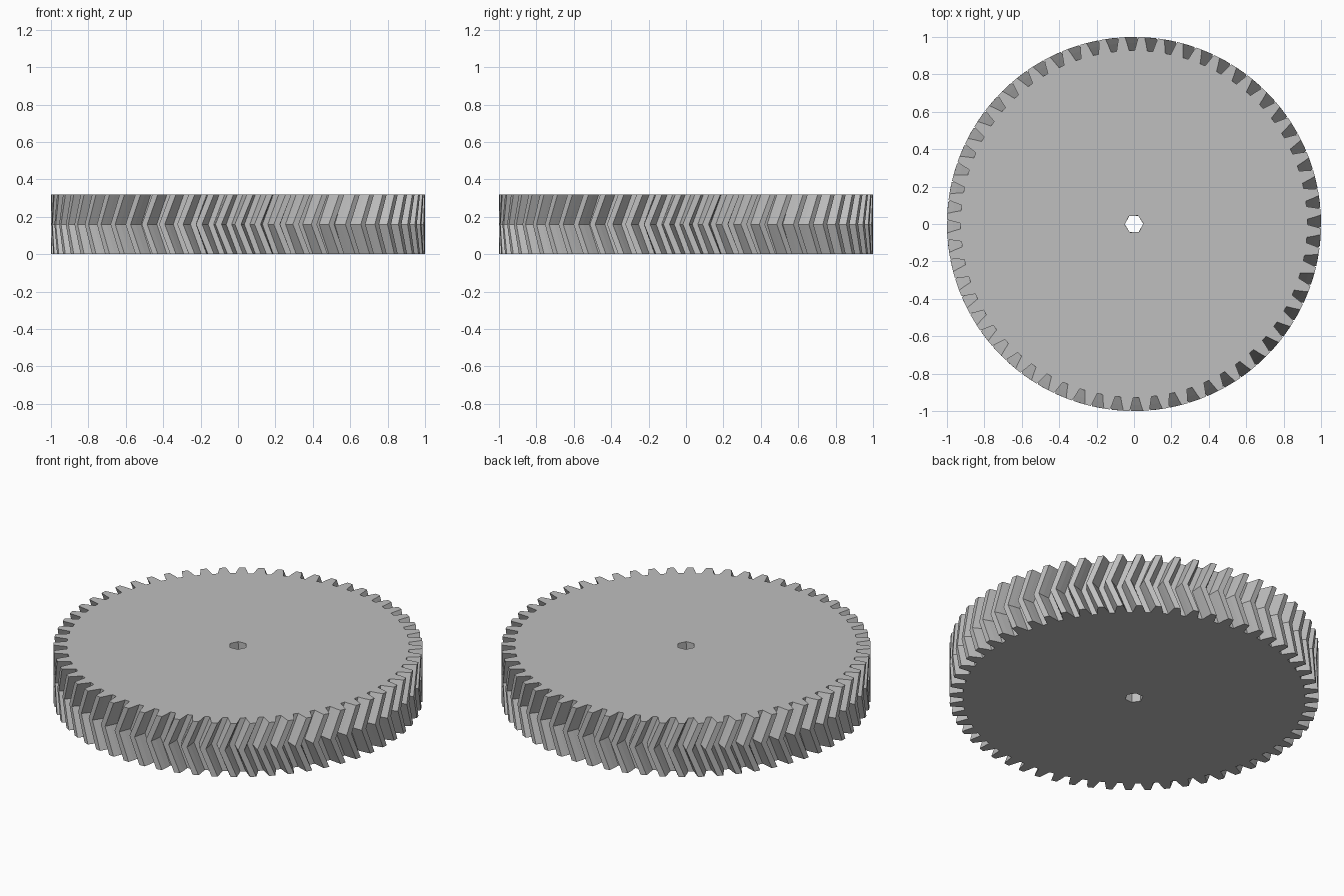
import bpy
import bmesh
from math import cos, sin, tau, radians

cube = bpy.data.objects.get("Cube")
if cube:
    bpy.data.objects.remove(cube, do_unlink=True)

TEETH = 60
HEIGHT = 0.32
TWIST = radians(3.7)
BORE_SIDES = 6
BORE_RADIUS = 0.05
# Half of one tooth from root to tip: (radius, half angle)
FLANK = [(0.927, 0.0365), (0.968, 0.0258), (1.0, 0.0165)]


def polar(radius, angle):
    return radius * cos(angle), radius * sin(angle)


def outline(twist):
    """Tooth outline, counterclockwise."""
    points = []
    for i in range(TEETH):
        centre = tau * i / TEETH + twist
        points += [polar(r, centre - a) for r, a in FLANK]
        points += [polar(r, centre + a) for r, a in reversed(FLANK)]
    return points


def bore(twist):
    return [polar(BORE_RADIUS, tau * i / BORE_SIDES + twist) for i in range(BORE_SIDES)]


def skin(bm, lower, upper):
    """Wall between two matching closed loops."""
    n = len(lower)
    for i in range(n):
        j = (i + 1) % n
        bm.faces.new((lower[i], lower[j], upper[j], upper[i]))


def cap(bm, outer, inner):
    """Flat ring from the teeth to the bore, one sector per bore side."""
    n = len(outer)
    step = n // BORE_SIDES
    for k in range(BORE_SIDES):
        rim = [outer[i % n] for i in range(k * step, (k + 1) * step + 1)]
        bm.faces.new(rim + [inner[(k + 1) % BORE_SIDES], inner[k]])


# Herringbone gear: two mirrored helical halves meeting at mid height
bm = bmesh.new()
outers, inners = [], []
for z, twist in ((0, TWIST), (HEIGHT / 2, 0), (HEIGHT, TWIST)):
    outers.append([bm.verts.new((x, y, z)) for x, y in outline(twist)])
    inners.append([bm.verts.new((x, y, z)) for x, y in bore(twist)])
for level in range(2):
    skin(bm, outers[level], outers[level + 1])
    skin(bm, inners[level], inners[level + 1])
for level in (0, 2):
    cap(bm, outers[level], inners[level])
bmesh.ops.recalc_face_normals(bm, faces=bm.faces[:])

mesh = bpy.data.meshes.new("herringbone_gear")
bm.to_mesh(mesh)
bm.free()

# Plain grey material
grey = bpy.data.materials.new("light_grey")
grey.use_nodes = True
colour = (0.52, 0.52, 0.52, 1)
grey.diffuse_color = colour
shader = next(n for n in grey.node_tree.nodes if n.type == "BSDF_PRINCIPLED")
shader.inputs["Base Color"].default_value = colour
mesh.materials.append(grey)

gear = bpy.data.objects.new("herringbone_gear", mesh)
bpy.context.collection.objects.link(gear)
